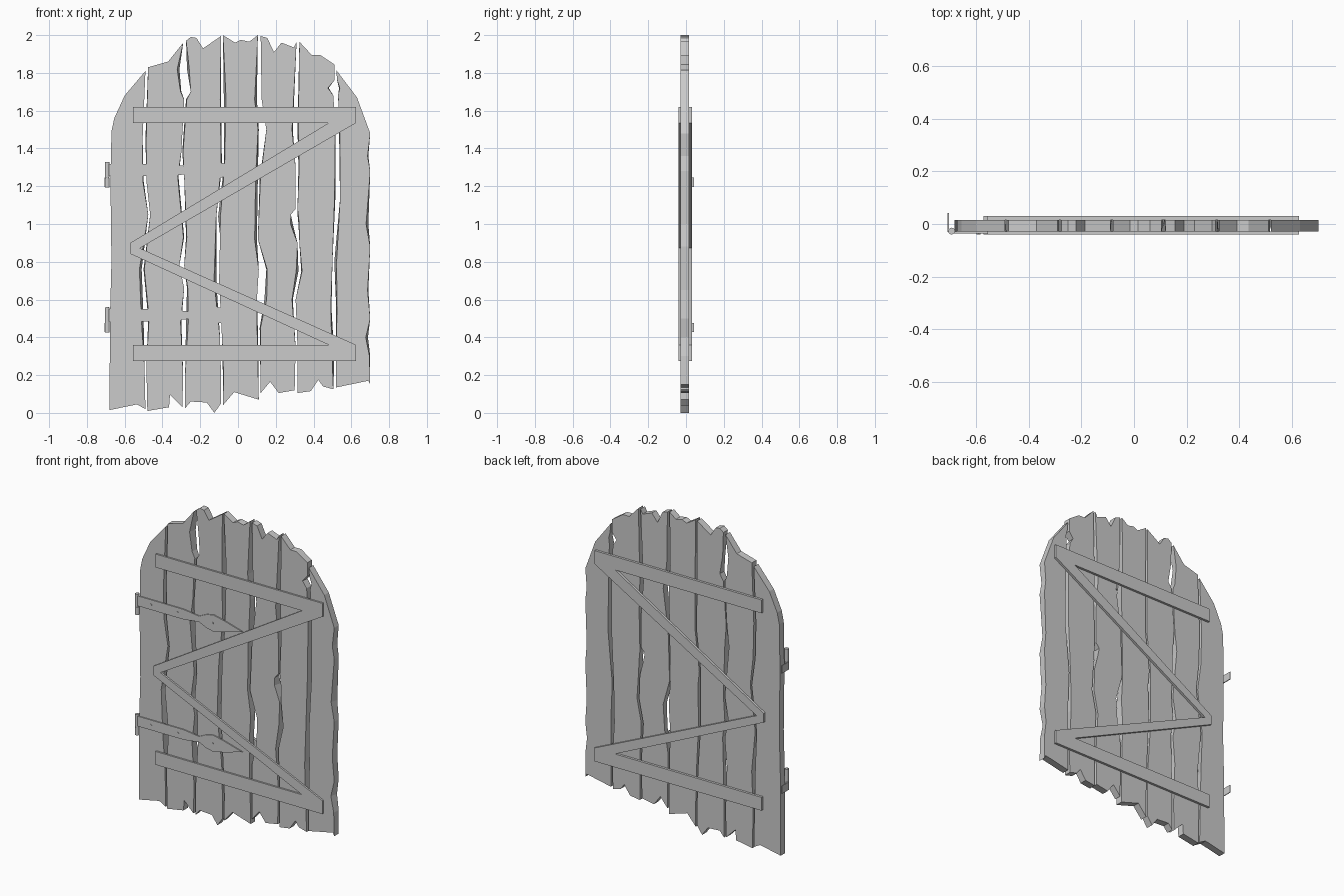
import bpy, bmesh, random
from math import pi
from mathutils import Matrix

random.seed(4)


def finish(bm, name):
    bmesh.ops.recalc_face_normals(bm, faces=bm.faces)
    me = bpy.data.meshes.new(name)
    bm.to_mesh(me)
    bm.free()
    ob = bpy.data.objects.new(name, me)
    bpy.context.collection.objects.link(ob)
    return ob


def slab(name, front, y0, y1, back=None):
    """Prism between a front outline at y0 and a back outline at y1."""
    back = back or front
    bm = bmesh.new()
    f = [bm.verts.new((x, y0, z)) for x, z in front]
    b = [bm.verts.new((x, y1, z)) for x, z in back]
    bm.faces.new(f)
    bm.faces.new(b[::-1])
    n = len(f)
    for i in range(n):
        bm.faces.new((f[i], f[(i + 1) % n], b[(i + 1) % n], b[i]))
    return finish(bm, name)


def cylinder(name, r, depth, loc, sides=12, rot=None):
    bm = bmesh.new()
    m = Matrix.Translation(loc) @ (rot or Matrix())
    bmesh.ops.create_cone(bm, cap_ends=True, segments=sides, radius1=r,
                          radius2=r, depth=depth, matrix=m)
    return finish(bm, name)


# Ragged seams from top to bottom: (z, right edge of plank, left edge of next)
seams = []
seams.append([(1.2, 0, -.675), (.8, 0, -.67), (.5, 0, -.678)])
seams.append([(1.45, -.505, -.49), (1.23, -.50, -.485), (1.05, -.475, -.465),
              (.76, -.51, -.50), (.5, -.50, -.475), (.25, -.495, -.485)])
seams.append([(1.82, -.31, -.27), (1.70, -.30, -.25), (1.66, -.285, -.275),
              (1.38, -.30, -.295), (1.25, -.315, -.285), (.93, -.285, -.275),
              (.78, -.31, -.285), (.66, -.285, -.27), (.48, -.30, -.275), (.2, -.29, -.28)])
seams.append([(1.66, -.09, -.075), (1.3, -.085, -.075), (1.04, -.115, -.105),
              (.94, -.115, -.095), (.7, -.115, -.10), (.4, -.095, -.085), (.2, -.09, -.08)])
seams.append([(1.66, .10, .125), (1.5, .11, .15), (1.24, .105, .115), (.92, .10, .105),
              (.76, .11, .15), (.6, .10, .14), (.45, .105, .115)])
seams.append([(1.5, .29, .315), (1.3, .305, .32), (1.08, .305, .315), (1.05, .28, .315),
              (1.0, .29, .32), (.9, .315, .325), (.75, .32, .335), (.6, .29, .305),
              (.35, .305, .315)])
seams.append([(1.76, .51, .525), (1.72, .48, .535), (1.68, .505, .53), (1.5, .515, .535),
              (1.13, .515, .54), (.8, .50, .51), (.55, .495, .52), (.3, .51, .52)])
seams.append([(1.36, .69, 0), (1.28, .70, 0), (1.0, .69, 0), (.88, .70, 0),
              (.65, .69, 0), (.5, .70, 0), (.4, .688, 0), (.3, .70, 0)])

# Splintered plank ends, left to right
tops = [
    [(-.67, 1.49), (-.655, 1.56), (-.60, 1.68), (-.49, 1.81)],
    [(-.476, 1.83), (-.37, 1.86), (-.29, 1.96)],
    [(-.275, 1.97), (-.25, 1.99), (-.22, 1.985), (-.185, 1.93), (-.09, 1.995)],
    [(-.08, 2), (-.015, 1.96), (.015, 1.975), (.06, 1.965), (.105, 2)],
    [(.12, 1.995), (.155, 1.985), (.19, 1.91), (.23, 1.96), (.295, 1.935), (.31, 1.965)],
    [(.325, 1.965), (.39, 1.895), (.435, 1.895), (.51, 1.845)],
    [(.52, 1.815), (.63, 1.67), (.70, 1.48)],
]
bottoms = [
    [(-.68, .015), (-.535, .045), (-.49, .02)],
    [(-.48, .01), (-.365, .03), (-.36, .095), (-.295, .03)],
    [(-.28, .025), (-.25, .06), (-.165, .055), (-.125, 0), (-.09, .05)],
    [(-.08, .04), (-.02, .11), (.11, .07)],
    [(.12, .105), (.17, .165), (.215, .105), (.30, .12)],
    [(.315, .105), (.385, .115), (.425, .175), (.45, .14), (.505, .125)],
    [(.52, .135), (.69, .17), (.70, .15)],
]

# Planks, with the front edges chipped back a little along the seams
for i, (top, bottom) in enumerate(zip(tops, bottoms)):
    right = [(z, xl) for z, xl, _ in seams[i + 1]]
    left = [(z, xr) for z, _, xr in seams[i]]
    back = top + [(x, z) for z, x in right] + bottom[::-1] + [(x, z) for z, x in left[::-1]]
    chip = lambda: random.choice((0, 0, .004, .012))
    front = (top + [(x - chip(), z) for z, x in right] + bottom[::-1]
             + [(x + chip(), z) for z, x in left[::-1]])
    slab(f"plank_{i + 1}", front, -.029, .016, back)

# Bars and diagonal braces on both faces
braces = {
    "top_bar": [(-.555, 1.535), (.625, 1.535), (.625, 1.62), (-.555, 1.62)],
    "bottom_bar": [(-.555, .275), (.625, .275), (.625, .36), (-.555, .36)],
    "upper_brace": [(.48, 1.535), (.625, 1.535), (-.52, .872), (-.57, .842), (-.57, .90)],
    "lower_brace": [(.48, .36), (.625, .36), (-.52, .872), (-.57, .90), (-.57, .842)],
}
for side, y0, y1 in (("front", -.040, -.028), ("back", .015, .031)):
    for name, pts in braces.items():
        slab(f"{side}_{name}", pts, y0, y1)

# Strap hinges: spear-shaped strap, barrel, fixing plate and rivets
half = [(-.69, .032), (-.36, .032), (-.25, .018), (-.20, .042), (-.15, .053), (-.07, .035)]
for tag, z in (("upper", 1.285), ("lower", .517)):
    outline = ([(x, z + h) for x, h in half] + [(.055, z)]
               + [(x, z - h) for x, h in half[::-1]])
    slab(f"{tag}_hinge_strap", outline, -.036, -.028)
    cylinder(f"{tag}_hinge_barrel", .013, .082, (-.692, -.027, z + .001))
    cylinder(f"{tag}_hinge_pin", .008, .13, (-.692, -.027, z - .022))
    cylinder(f"{tag}_hinge_lower_barrel", .013, .05, (-.692, -.027, z - .066))
    slab(f"{tag}_hinge_plate", [(-.707, z - .09), (-.702, z - .09),
                                (-.702, z - .04), (-.707, z - .04)], -.03, .042)
    for k, x in enumerate((-.59, -.40, -.155)):
        cylinder(f"{tag}_hinge_rivet_{k + 1}", .007, .006, (x, -.036, z), 8,
                 Matrix.Rotation(pi / 2, 4, 'X'))
